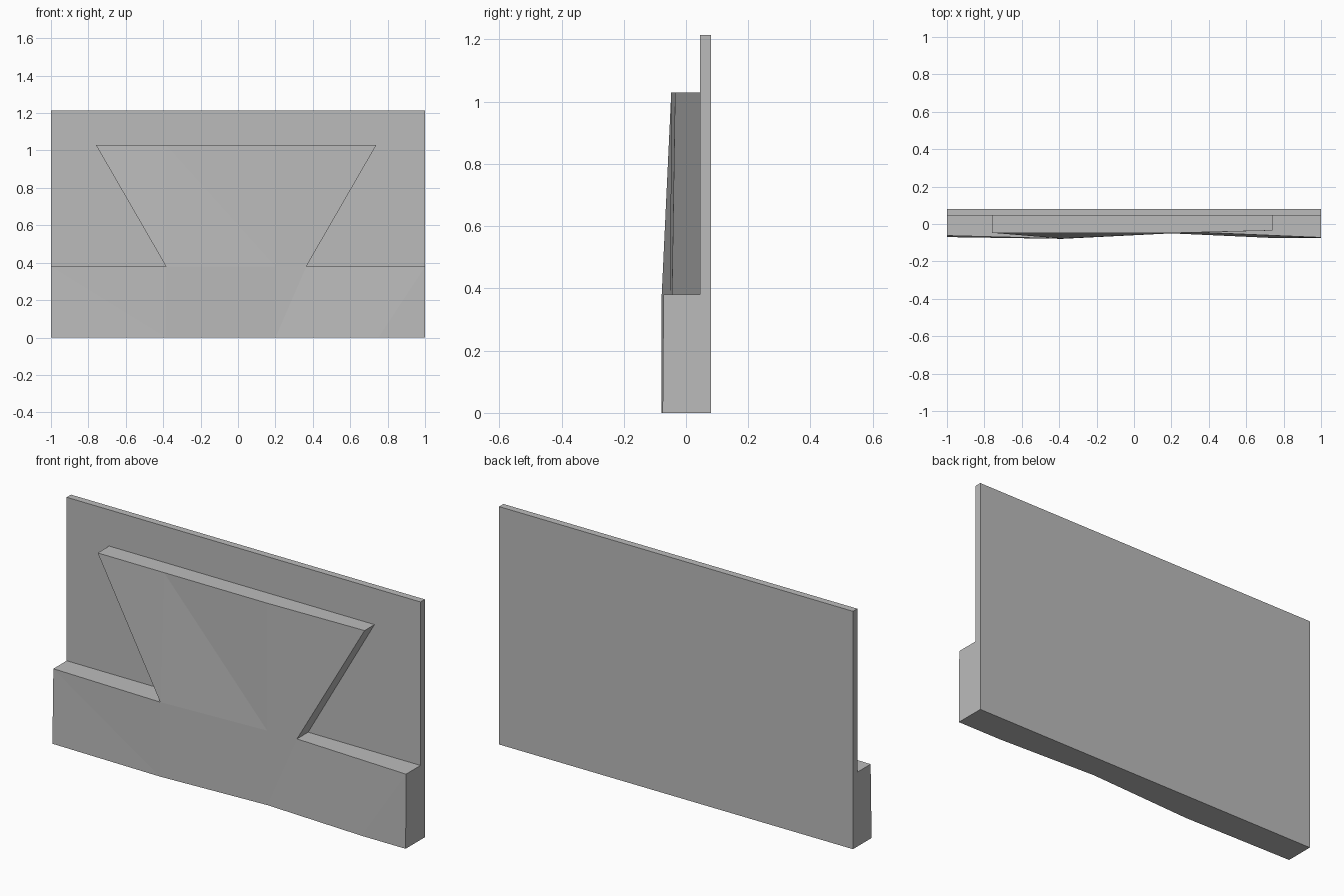
import bpy
import bmesh

old = bpy.data.objects.get("Cube")
if old:
    bpy.data.objects.remove(old, do_unlink=True)

grey = bpy.data.materials.new("plain grey")
grey.use_nodes = True
colour = (0.5, 0.5, 0.5, 1)
grey.diffuse_color = colour
grey.node_tree.nodes["Principled BSDF"].inputs["Base Color"].default_value = colour

PLATE_FRONT, PLATE_BACK = 0.045, 0.08
LEDGE, TOP, HEIGHT = 0.38, 1.03, 1.215


def finish(bm, name):
    bmesh.ops.recalc_face_normals(bm, faces=bm.faces)
    mesh = bpy.data.meshes.new(name)
    bm.to_mesh(mesh)
    bm.free()
    mesh.materials.append(grey)
    obj = bpy.data.objects.new(name, mesh)
    bpy.context.collection.objects.link(obj)
    return obj


def lerp_points(points, t):
    for (a, ya), (b, yb) in zip(points, points[1:]):
        if t <= b:
            return ya + (yb - ya) * (t - a) / (b - a)
    return points[-1][1]


# Uneven front surface: depth along x at three heights
FOOT = [(-1, -0.07), (-0.4, -0.08), (0.2, -0.05), (0.75, -0.075), (1, -0.075)]
MIDDLE = [(-1, -0.062), (-0.385, -0.078), (0.2, -0.05), (0.365, -0.045), (1, -0.072)]
CREST = [(-0.76, -0.047), (0.2, -0.048), (0.74, -0.035)]


def front_depth(x, z):
    rows = [(0, lerp_points(FOOT, x)), (LEDGE, lerp_points(MIDDLE, x)),
            (TOP, lerp_points(CREST, x))]
    return lerp_points(rows, z)


# Back plate
bm = bmesh.new()
bmesh.ops.create_cube(bm, size=1)
for v in bm.verts:
    v.co.x *= 2
    v.co.y = PLATE_BACK if v.co.y > 0 else PLATE_FRONT
    v.co.z = HEIGHT if v.co.z > 0 else 0
finish(bm, "back_plate")

# Low wall with a flared dovetail rising from it
outline = [(-1, 0), (1, 0), (1, LEDGE), (0.365, LEDGE), (0.74, TOP),
           (-0.76, TOP), (-0.385, LEDGE), (-1, LEDGE)]
bm = bmesh.new()
bm.faces.new([bm.verts.new((x, 0, z)) for x, z in outline])
cuts = [((x, 0, 0), (1, 0, 0)) for x in (-0.385, 0.2, 0.365, 0.75)]
cuts.append(((0, 0, LEDGE), (0, 0, 1)))
for co, no in cuts:
    bmesh.ops.bisect_plane(bm, geom=bm.verts[:] + bm.edges[:] + bm.faces[:],
                           plane_co=co, plane_no=no, dist=0.0005)
front = bm.verts[:]
grown = bmesh.ops.extrude_face_region(bm, geom=bm.faces[:], use_keep_orig=True)
for v in grown["geom"]:
    if isinstance(v, bmesh.types.BMVert):
        v.co.y = PLATE_FRONT
for v in front:
    v.co.y = front_depth(v.co.x, v.co.z)
bmesh.ops.triangulate(bm, faces=bm.faces[:])
finish(bm, "dovetail_wall")
